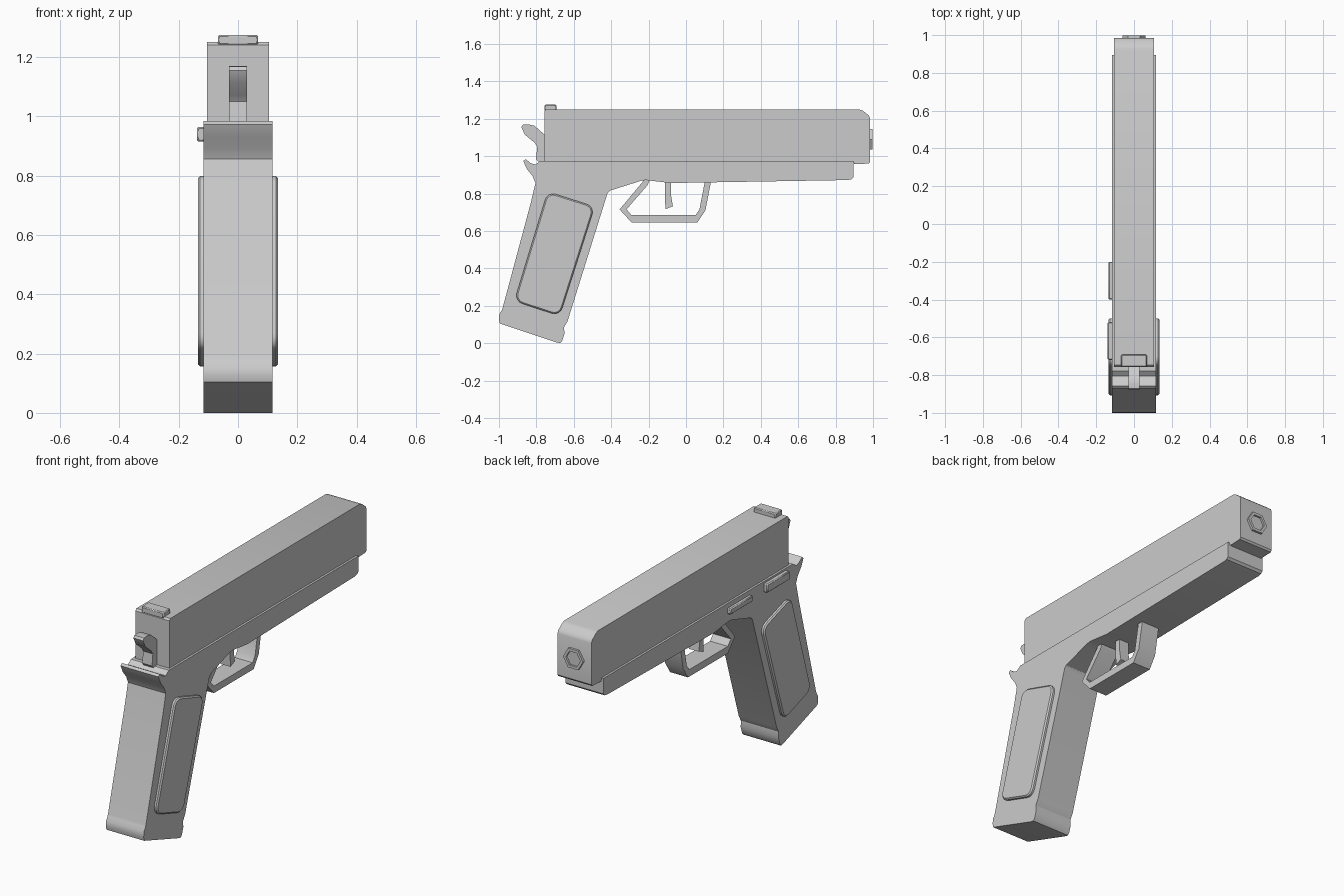
import bpy, bmesh, math
from mathutils import Vector

cube = bpy.data.objects.get("Cube")
if cube:
    bpy.data.objects.remove(cube)

grey = bpy.data.materials.new("plain grey")
grey.diffuse_color = (0.6, 0.6, 0.6, 1)
grey.use_nodes = True
grey.node_tree.nodes["Principled BSDF"].inputs["Base Color"].default_value = (0.6, 0.6, 0.6, 1)


def finish(name, bm):
    bmesh.ops.recalc_face_normals(bm, faces=bm.faces)
    mesh = bpy.data.meshes.new(name)
    bm.to_mesh(mesh)
    bm.free()
    mesh.materials.append(grey)
    obj = bpy.data.objects.new(name, mesh)
    bpy.context.collection.objects.link(obj)
    bpy.ops.object.select_all(action='DESELECT')
    bpy.context.view_layer.objects.active = obj
    obj.select_set(True)
    bpy.ops.object.shade_smooth_by_angle(angle=math.radians(32))
    return obj


def side_profile(name, points, x0, x1, rounding=0, rim=0):
    """Extrude a (y, z) outline from x0 to x1, with optional rounded corners."""
    bm = bmesh.new()
    face = bm.faces.new([bm.verts.new((x0, y, z)) for y, z in points])
    if rounding:
        bmesh.ops.bevel(bm, geom=bm.verts[:], offset=rounding, segments=4,
                        profile=0.5, affect='VERTICES')
        face = bm.faces[:][0]
    new = bmesh.ops.extrude_face_region(bm, geom=[face])["geom"]
    bmesh.ops.translate(bm, vec=(x1 - x0, 0, 0),
                        verts=[v for v in new if isinstance(v, bmesh.types.BMVert)])
    obj = finish(name, bm)
    if rim:
        bevel = obj.modifiers.new("rim", 'BEVEL')
        bevel.width = rim
        bevel.limit_method = 'ANGLE'
        bevel.angle_limit = math.radians(60)
    return obj


def block(name, x0, x1, y0, y1, z0, z1, rim=0.005):
    return side_profile(name, [(y0, z0), (y1, z0), (y1, z1), (y0, z1)], x0, x1, rim=rim)


# Upper slide with rounded nose and stepped underside
side_profile("slide", [
    (-0.757, 0.97), (0.895, 0.97), (0.90, 0.957), (0.977, 0.96), (0.985, 0.97),
    (0.985, 1.20), (0.978, 1.217), (0.945, 1.243), (0.925, 1.25),
    (-0.747, 1.25), (-0.757, 1.24)], -0.105, 0.105)

# Frame and raked grip in one outline, including the rear tang
side_profile("frame", [
    (-0.778, 0.975), (-0.805, 0.955), (-0.83, 0.962), (-0.858, 0.984), (-0.87, 0.973),
    (-0.85, 0.93), (-0.82, 0.893), (-0.805, 0.856), (-0.83, 0.75), (-0.98, 0.19),
    (-0.985, 0.175), (-0.998, 0.155), (-1.0, 0.125), (-0.995, 0.105), (-0.692, 0.004),
    (-0.672, 0.0), (-0.662, 0.012), (-0.65, 0.05), (-0.652, 0.085), (-0.634, 0.115),
    (-0.42, 0.80), (-0.408, 0.815), (-0.24, 0.868), (-0.215, 0.872), (-0.083, 0.856),
    (0.864, 0.872), (0.885, 0.876), (0.896, 0.888), (0.896, 0.975)], -0.117, 0.117)

# Raised grip panels on both sides
panel = side_profile("grip_panels", [
    (-0.74, 0.81), (-0.488, 0.73), (-0.675, 0.145), (-0.918, 0.225)],
    0.10, 0.135, rounding=0.045, rim=0.007)
panel.modifiers.new("both sides", 'MIRROR')

# Trigger guard loop and trigger
side_profile("trigger_guard", [
    (-0.222, 0.88), (-0.233, 0.861), (-0.355, 0.715), (-0.291, 0.645), (0.061, 0.645),
    (0.104, 0.71), (0.131, 0.85), (0.131, 0.88), (0.098, 0.88), (0.098, 0.85),
    (0.072, 0.715), (0.051, 0.684), (-0.291, 0.684), (-0.318, 0.715),
    (-0.205, 0.845), (-0.19, 0.88)], -0.055, 0.055)
side_profile("trigger", [
    (-0.113, 0.88), (-0.113, 0.80), (-0.11, 0.716), (-0.07, 0.732),
    (-0.08, 0.79), (-0.08, 0.88)], -0.03, 0.03)

# Cocked hammer behind the slide
side_profile("hammer", [
    (-0.74, 0.97), (-0.79, 0.97), (-0.802, 0.985), (-0.795, 1.05), (-0.81, 1.072),
    (-0.862, 1.115), (-0.88, 1.155), (-0.872, 1.168), (-0.845, 1.17), (-0.81, 1.162),
    (-0.757, 1.115), (-0.74, 1.11)], -0.03, 0.03)

# Rear sight and the two side levers
block("rear_sight", -0.068, 0.068, -0.757, -0.692, 1.24, 1.275)
block("slide_lever", -0.135, -0.11, -0.40, -0.20, 0.915, 0.948)
block("safety_lever", -0.139, -0.11, -0.72, -0.52, 0.915, 0.964)

# Six-sided muzzle ring with a recessed centre
bm = bmesh.new()
ring = [bm.verts.new((0.062 * math.cos(i * math.pi / 3), 0.97,
                      1.09 + 0.062 * math.sin(i * math.pi / 3))) for i in range(6)]
base = bm.faces.new(ring)
new = bmesh.ops.extrude_face_region(bm, geom=[base])["geom"]
bmesh.ops.translate(bm, vec=(0, 0.028, 0),
                    verts=[v for v in new if isinstance(v, bmesh.types.BMVert)])
cap = [f for f in new if isinstance(f, bmesh.types.BMFace)][0]
bmesh.ops.recalc_face_normals(bm, faces=bm.faces)
bmesh.ops.inset_region(bm, faces=[cap], thickness=0.017)
bore = bmesh.ops.extrude_discrete_faces(bm, faces=[cap])["faces"][0]
bmesh.ops.translate(bm, vec=Vector((0, -0.011, 0)), verts=bore.verts[:])
finish("muzzle", bm)
